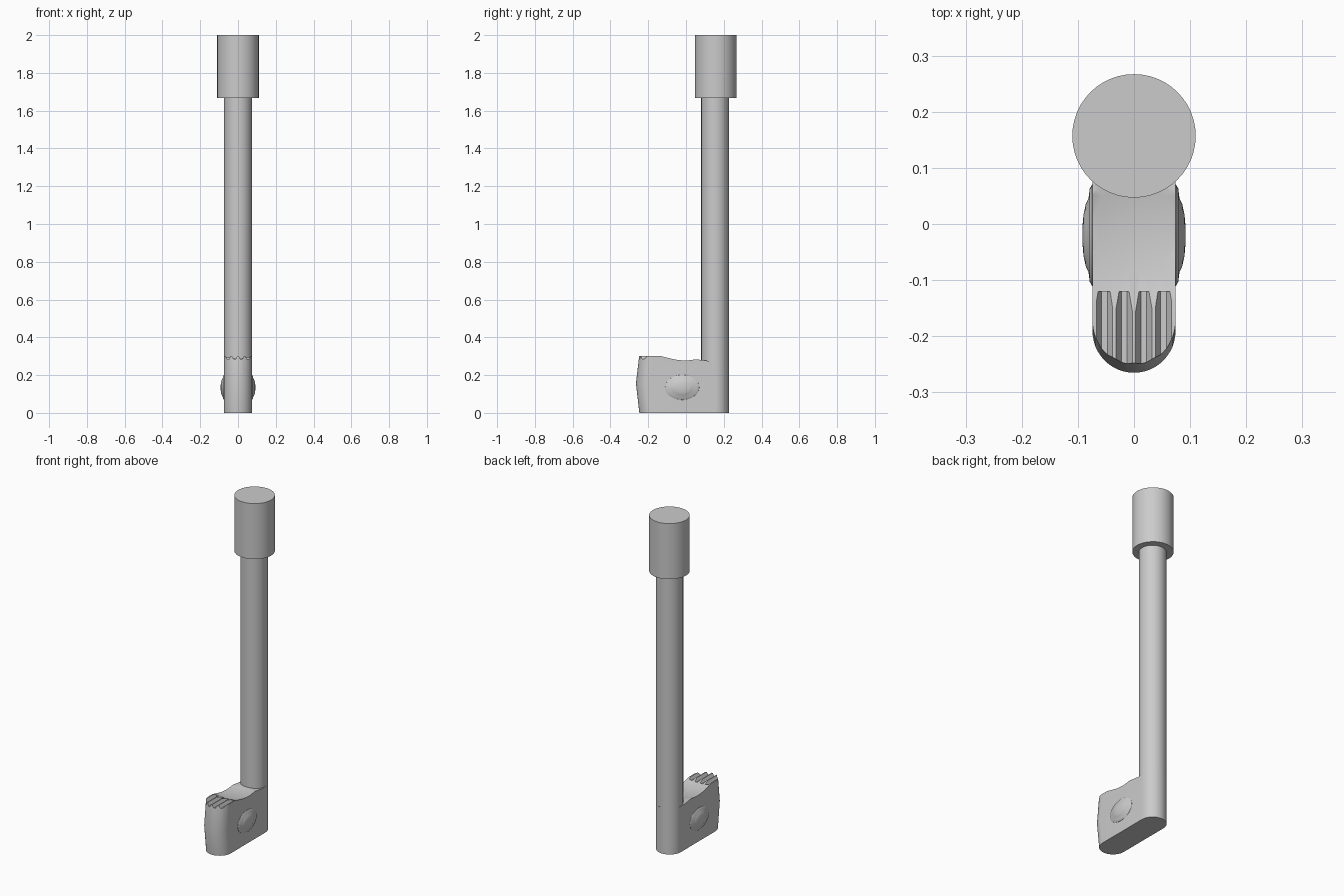
import bpy, bmesh, math

if "Cube" in bpy.data.objects:
    bpy.data.objects.remove(bpy.data.objects["Cube"])

R = 0.074          # shaft radius and half width of the head
YS = 0.154         # shaft centre


def make(name, verts, faces, angle=None):
    me = bpy.data.meshes.new(name)
    me.from_pydata(verts, [], faces)
    bm = bmesh.new()
    bm.from_mesh(me)
    bmesh.ops.recalc_face_normals(bm, faces=bm.faces)
    bm.to_mesh(me)
    bm.free()
    ob = bpy.data.objects.new(name, me)
    bpy.context.collection.objects.link(ob)
    if angle:
        smooth(ob, angle)
    return ob


def activate(ob):
    bpy.ops.object.select_all(action='DESELECT')
    ob.select_set(True)
    bpy.context.view_layer.objects.active = ob


def smooth(ob, angle=35):
    activate(ob)
    bpy.ops.object.shade_smooth_by_angle(angle=math.radians(angle))


def loft(name, rings, angle=None):
    n = len(rings[0])
    verts = [v for ring in rings for v in ring]
    faces = [tuple(range(n)), tuple(range(len(verts) - n, len(verts)))]
    for r in range(len(rings) - 1):
        for i in range(n):
            j = (i + 1) % n
            faces.append((r*n + i, r*n + j, (r+1)*n + j, (r+1)*n + i))
    return make(name, verts, faces, angle)


def circle(r, y, z, n=48):
    return [(r*math.cos(2*math.pi*i/n), y + r*math.sin(2*math.pi*i/n), z) for i in range(n)]


def stadium(front, z, n=24):
    back = [(R*math.cos(math.pi*i/n), YS + R*math.sin(math.pi*i/n), z) for i in range(n + 1)]
    nose = [(-R*math.cos(math.pi*i/n), front + R - R*math.sin(math.pi*i/n), z) for i in range(n + 1)]
    return back + nose


def cut(ob, cutter):
    cutter.hide_render = True
    m = ob.modifiers.new("cut", 'BOOLEAN')
    m.operation, m.solver, m.object = 'DIFFERENCE', 'EXACT', cutter
    activate(ob)
    bpy.ops.object.modifier_apply(modifier=m.name)
    bpy.data.objects.remove(cutter)


# Shaft and handle cap
loft("shaft", [circle(R - 0.0005, YS, 0.05), circle(R - 0.0005, YS, 1.70)], 35)
loft("handle_cap", [circle(0.11, 0.157, 1.667), circle(0.11, 0.157, 2.0)], 35)

# Head with bulging nose
head = loft("head", [stadium(-0.247, 0), stadium(-0.265, 0.155), stadium(-0.247, 0.31)])

# Uneven top, cut by a side profile
top = [(-0.4, 0.302), (-0.09, 0.301), (-0.05, 0.281), (-0.01, 0.291),
       (0.06, 0.283), (0.12, 0.275), (0.4, 0.275), (0.4, 0.5), (-0.4, 0.5)]
cut(head, loft("top_cutter", [[(x, y, z) for y, z in top] for x in (-0.2, 0.2)]))

# Shallow dish behind the teeth
cut(head, loft("dish_cutter", [circle(0.075, -0.005, 0.278), circle(0.165, -0.005, 0.306)]))

# Tooth grooves across the front edge
for k in range(4):
    x = (k - 1.5) * 0.035
    tri = [(x - 0.016, 0.304), (x - 0.005, 0.284), (x + 0.005, 0.284), (x + 0.016, 0.304)]
    cut(head, loft("groove_cutter", [[(a, y, z) for a, z in tri] for y in (-0.35, -0.12)]))
smooth(head, 30)

# Domed oval bosses on both sides
PROFILE = [(1.0, 0.068), (0.98, 0.075), (0.9, 0.079), (0.72, 0.081),
           (0.6, 0.086), (0.4, 0.090), (0.15, 0.092)]
for side, label in ((1, "right"), (-1, "left")):
    rings = [[(side*x, -0.02 + 0.092*s*math.cos(2*math.pi*i/32),
               0.135 + 0.067*s*math.sin(2*math.pi*i/32)) for i in range(32)] for s, x in PROFILE]
    loft("boss_" + label, rings, 35)
